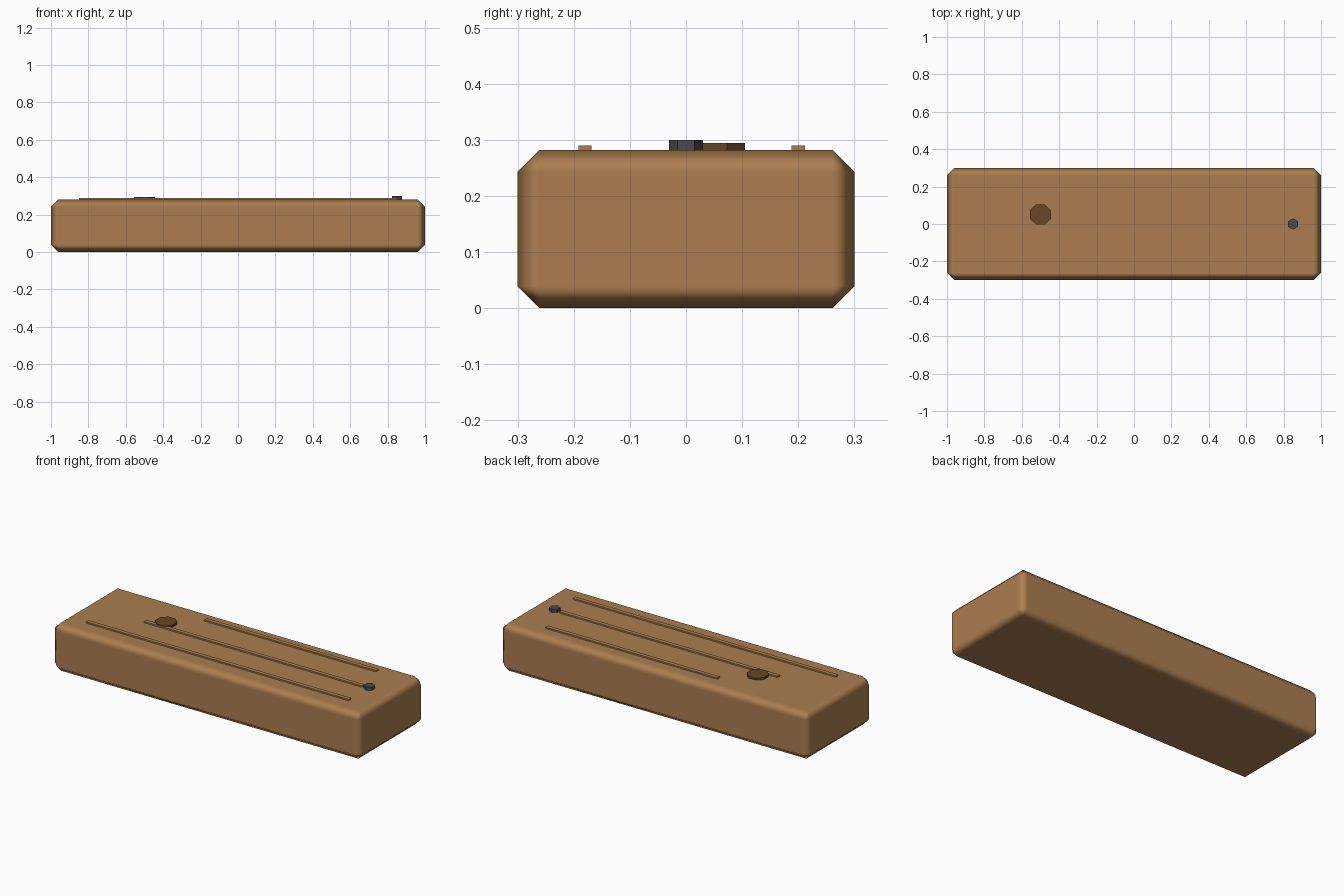
import bpy
import math

cube = bpy.data.objects.get("Cube")
if cube:
    bpy.data.objects.remove(cube, do_unlink=True)


def make_material(name, rgb):
    mat = bpy.data.materials.new(name)
    mat.use_nodes = True
    colour = (*rgb, 1.0)
    mat.diffuse_color = colour
    mat.node_tree.nodes["Principled BSDF"].inputs["Base Color"].default_value = colour
    return mat


wood = make_material("wood brown", (0.41, 0.208, 0.079))
dark_wood = make_material("dark knot brown", (0.13, 0.062, 0.02))
iron = make_material("dark iron", (0.065, 0.065, 0.08))

TOP = 0.282


def finish(name, mat):
    obj = bpy.context.object
    obj.name = name
    obj.data.materials.append(mat)
    return obj


def box(name, x0, x1, y, width, z0, z1, mat):
    bpy.ops.mesh.primitive_cube_add(size=1, location=((x0 + x1) / 2, y, (z0 + z1) / 2))
    bpy.context.object.scale = (x1 - x0, width, z1 - z0)
    bpy.ops.object.transform_apply(location=False, rotation=False, scale=True)
    return finish(name, mat)


def disc(name, sides, radius, x, y, z1, turn, mat):
    z0 = TOP - 0.01
    bpy.ops.mesh.primitive_cylinder_add(
        vertices=sides, radius=radius, depth=z1 - z0,
        location=(x, y, (z0 + z1) / 2), rotation=(0, 0, turn))
    return finish(name, mat)


# Plank body with a soft-shaded chamfer on every edge
plank = box("plank", -1, 1, 0, 0.6, 0, TOP, wood)
bpy.ops.object.shade_smooth()
bevel = plank.modifiers.new("chamfer", "BEVEL")
bevel.width = 0.039
bevel.segments = 1
bevel.harden_normals = True

# Raised grain strips along the top
for name, x0, x1, y in (("front_grain", -0.85, 0.85, -0.18),
                        ("middle_grain", -0.6, 0.81, 0.0),
                        ("back_grain", -0.35, 0.76, 0.2)):
    box(name, x0, x1, y, 0.024, TOP - 0.01, 0.29, wood)

# Octagonal knot and hexagonal nail head
disc("knot", 8, 0.06, -0.5, 0.05, 0.294, math.pi / 8, dark_wood)
disc("nail_head", 6, 0.03, 0.85, 0.0, 0.3, 0, iron)
